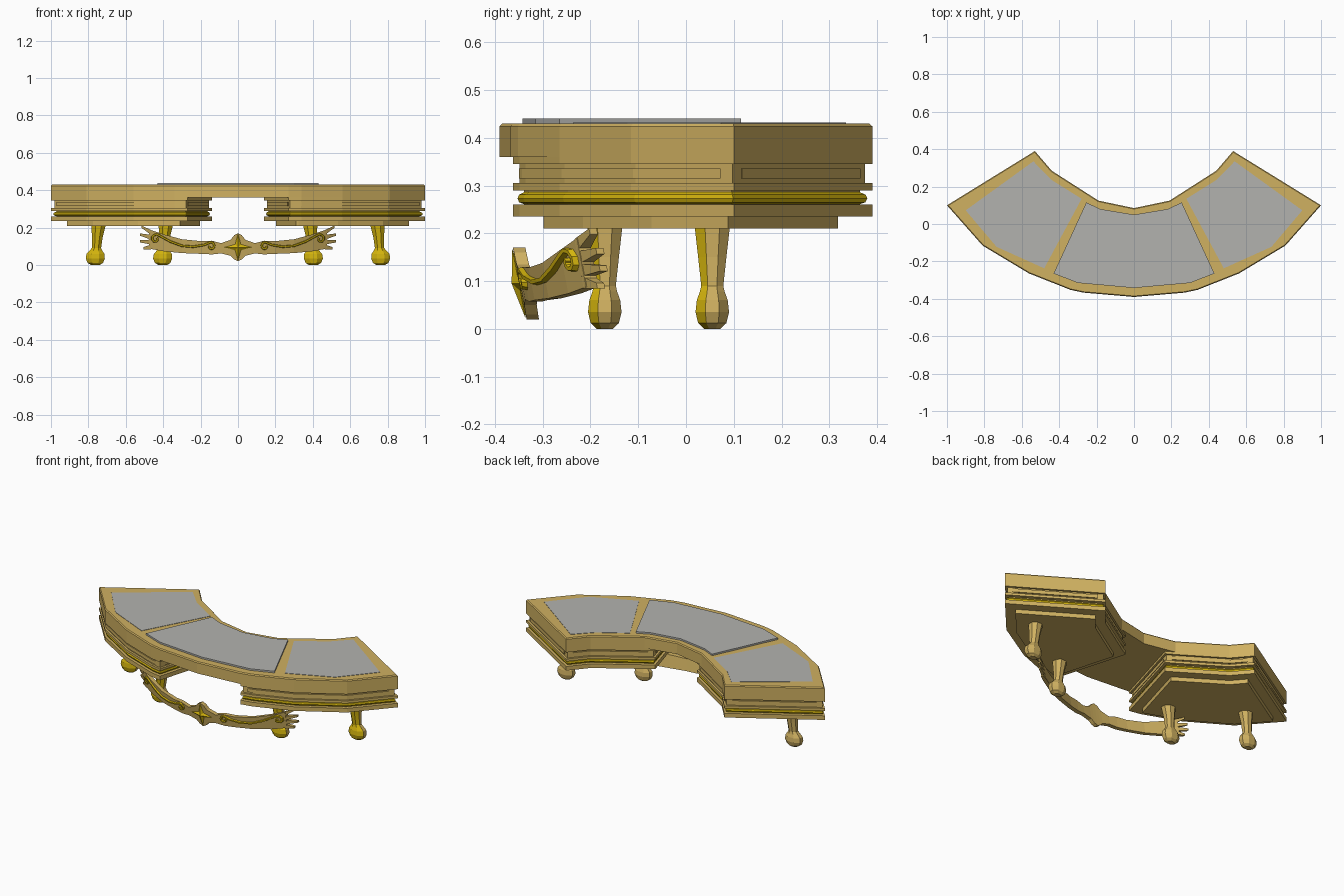
import bpy, bmesh, math
from mathutils import Vector

if "Cube" in bpy.data.objects:
    bpy.data.objects.remove(bpy.data.objects["Cube"])


def material(name, rgb):
    m = bpy.data.materials.new(name)
    m.diffuse_color = (*rgb, 1)
    m.use_nodes = True
    m.node_tree.nodes["Principled BSDF"].inputs["Base Color"].default_value = m.diffuse_color
    return m


TAN = material("tan gold", (0.63, 0.44, 0.12))
YELLOW = material("bright gold", (0.66, 0.46, 0.004))
GREY = material("grey glass", (0.45, 0.45, 0.43))


def make(name, verts, faces, mats, mirror=False, bevel=0):
    me = bpy.data.meshes.new(name)
    me.from_pydata([tuple(v) for v in verts], [], faces)
    for m in mats:
        me.materials.append(m)
    bm = bmesh.new()
    bm.from_mesh(me)
    bmesh.ops.recalc_face_normals(bm, faces=bm.faces)
    bm.to_mesh(me)
    bm.free()
    ob = bpy.data.objects.new(name, me)
    bpy.context.collection.objects.link(ob)
    if bevel:
        b = ob.modifiers.new("Bevel", 'BEVEL')
        b.width, b.segments, b.limit_method = bevel, 1, 'ANGLE'
    if mirror:
        ob.modifiers.new("Mirror", 'MIRROR').use_mirror_merge = False
    return ob


def loft(name, rings, mats, **kw):
    """Closed stack of rings with equal point counts."""
    n = len(rings[0])
    verts = [p for r in rings for p in r]
    faces = [list(range(n)), [len(verts) - n + i for i in range(n)]]
    for k in range(len(rings) - 1):
        for i in range(n):
            j = (i + 1) % n
            faces.append([k * n + i, k * n + j, (k + 1) * n + j, (k + 1) * n + i])
    return make(name, verts, faces, mats, **kw)


def inset(poly, d):
    """Move every side of a counter-clockwise outline inward by d."""
    out = []
    for i, p in enumerate(poly):
        a, p, c = Vector(poly[i - 1]), Vector(p), Vector(poly[(i + 1) % len(poly)])
        u, v = (p - a).normalized(), (c - p).normalized()
        n1, n2 = Vector((-u.y, u.x)), Vector((-v.y, v.x))
        out.append(p + (n1 + n2) * d / (1 + n1.dot(n2)))
    return out


def slab(name, poly, levels, mat, **kw):
    """Outline raised through (z, inset) levels."""
    return loft(name, [[(p[0], p[1], z) for p in inset(poly, d)] for z, d in levels], [mat], **kw)


def mirrored(half):
    return half + [(-x, y) for x, y in reversed(half) if x > 0]


# Curved table top
front = [(0, -0.39), (0.27, -0.367), (0.34, -0.352), (0.56, -0.265), (0.81, -0.115), (1.0, 0.1)]
back = [(0.53, 0.39), (0.44, 0.285), (0.19, 0.125), (0, 0.085)]
slab("table_top", mirrored(front + back), [(0.36, 0), (0.424, 0), (0.43, 0.005)], TAN)

# Glass panes
slab("centre_pane", mirrored([(0, -0.342), (0.3, -0.315), (0.43, -0.265), (0.255, 0.115),
                              (0.18, 0.08), (0, 0.05)]), [(0.425, 0), (0.44, 0)], GREY)
slab("side_pane", [(0.48, -0.237), (0.735, -0.122), (0.9, 0.073), (0.538, 0.335),
                   (0.44, 0.235), (0.28, 0.135)], [(0.425, 0), (0.432, 0)], GREY, mirror=True)

# Side cabinets: stacked mouldings
cabinet = [(0.27, -0.362), (0.34, -0.348), (0.56, -0.265), (0.81, -0.115), (1.0, 0.1),
           (0.53, 0.39), (0.44, 0.285), (0.19, 0.125), (0.14, 0.095)]
for name, lo, hi, d in [("cabinet_cap", 0.345, 0.361, 0), ("cabinet_band", 0.304, 0.346, 0.012),
                        ("upper_ledge", 0.29, 0.305, 0), ("cabinet_core", 0.255, 0.292, 0.02),
                        ("lower_ledge", 0.235, 0.26, 0), ("cabinet_base", 0.21, 0.236, 0.055)]:
    slab(name, cabinet, [(lo, d), (hi, d)], TAN, mirror=True)
slab("gold_moulding", cabinet, [(0.261, 0.02), (0.265, 0.011), (0.273, 0.008), (0.281, 0.011),
                                (0.286, 0.02)], YELLOW, mirror=True)

# Raised panels on each side of the cabinet band
outer, inner = inset(cabinet, 0.005), inset(cabinet, 0.014)
for name, ids in [("front_panel", [0, 1, 2, 3, 4]), ("end_panel", [4, 5]),
                  ("back_panel", [5, 6, 7, 8]), ("gap_panel", [8, 0])]:
    rings = []
    for k, i in enumerate(ids):
        shift = Vector((0, 0))
        if k in (0, len(ids) - 1):
            other = ids[1] if k == 0 else ids[-2]
            shift = (outer[other] - outer[i]).normalized() * 0.035
        o, q = outer[i] + shift, inner[i] + shift
        rings.append([(o.x, o.y, 0.315), (o.x, o.y, 0.336), (q.x, q.y, 0.336), (q.x, q.y, 0.315)])
    loft(name, rings, [TAN], mirror=True)

# Legs with ball feet kicked outward; forward-facing faces are bright gold
for name, cx, cy in [("outer_leg", 0.76, 0.055), ("inner_leg", 0.4, -0.17)]:
    rings = []
    for z, off, rx, ry in [(0.215, -0.014, 0.042, 0.04), (0.15, -0.008, 0.031, 0.032),
                           (0.09, -0.003, 0.027, 0.025), (0.078, 0.0, 0.036, 0.028),
                           (0.06, 0.002, 0.052, 0.035), (0.035, 0.003, 0.055, 0.038),
                           (0.012, 0.003, 0.045, 0.032), (0, 0.002, 0.025, 0.018)]:
        rings.append([(cx + off + rx * math.cos(a), cy + ry * math.sin(a), z)
                      for a in (math.tau * (i + 0.5) / 8 for i in range(8))])
    leg = loft(name, rings, [TAN, YELLOW], mirror=True)
    for f in leg.data.polygons:
        f.material_index = int(f.normal.y < -0.3)


# Curved front stretcher: maps (x, z) onto the bowed, tilted ribbon
def bow(x, z, off=0):
    return (x, -0.335 + 0.165 * (x / 0.52) ** 2 - 0.19 * (z - 0.095) - off, z)


half = [(0, 0.02, 0.17), (0.02, 0.03, 0.16), (0.04, 0.05, 0.135), (0.09, 0.062, 0.117),
        (0.14, 0.057, 0.13), (0.2, 0.06, 0.128), (0.3, 0.064, 0.138), (0.4, 0.074, 0.165),
        (0.475, 0.088, 0.19)]
cols = [(-x, a, b) for x, a, b in reversed(half[1:])] + half
loft("stretcher_ribbon", [[bow(x, a, 0.013), bow(x, b, 0.013), bow(x, b, -0.013), bow(x, a, -0.013)]
                          for x, a, b in cols], [TAN])

# Leaf points at the stretcher ends
for i, tip in enumerate([(0.505, 0.09), (0.525, 0.127), (0.525, 0.163), (0.515, 0.204)]):
    z0 = 0.084 + i * 0.026
    z1 = z0 + 0.026
    loft("leaf_point", [[bow(0.465, z0, 0.013), bow(0.465, z1, 0.013),
                         bow(0.465, z1, -0.013), bow(0.465, z0, -0.013)],
                        [bow(tip[0], tip[1] - 0.006, 0.008), bow(tip[0], tip[1] + 0.006, 0.008),
                         bow(tip[0], tip[1] + 0.006, -0.008), bow(tip[0], tip[1] - 0.006, -0.008)]],
         [TAN], mirror=True)

# Four-pointed star
star = []
for i in range(8):
    r = 0.072 if i % 2 == 0 else 0.022
    a = math.tau * i / 8
    star.append(bow(r * math.cos(a), 0.095 + r * math.sin(a), 0.015))
make("star", star + [bow(0, 0.095, 0.03), bow(0, 0.095, 0.0)],
     [[i, (i + 1) % 8, c] for c in (8, 9) for i in range(8)], [YELLOW])

# S-shaped scrolls
path = []
for i in range(9):      # inner curl, winding outwards
    a = math.radians(-200 + 290 * (1 - i / 8) + 0)
    r = 0.007 + 0.016 * i / 8
    path.append((0.145 + r * math.cos(a + math.radians(290)), 0.1 + r * math.sin(a + math.radians(290))))
path += [(0.18, 0.108), (0.24, 0.098), (0.3, 0.103), (0.36, 0.125), (0.41, 0.152)]
for i in range(9):      # outer curl, winding inwards
    a = math.radians(110 - 330 * i / 8)
    r = 0.025 - 0.017 * i / 8
    path.append((0.44 + r * math.cos(a), 0.14 + r * math.sin(a)))
rings = []
for i, (x, z) in enumerate(path):
    a, b = path[max(i - 1, 0)], path[min(i + 1, len(path) - 1)]
    t = Vector((b[0] - a[0], b[1] - a[1])).normalized()
    nx, nz = -t.y * 0.007, t.x * 0.007
    rings.append([bow(x + nx, z + nz, 0.008), bow(x + nx * 0.6, z + nz * 0.6, 0.024),
                  bow(x - nx * 0.6, z - nz * 0.6, 0.024), bow(x - nx, z - nz, 0.008)])
loft("stretcher_scroll", rings, [YELLOW], mirror=True)
